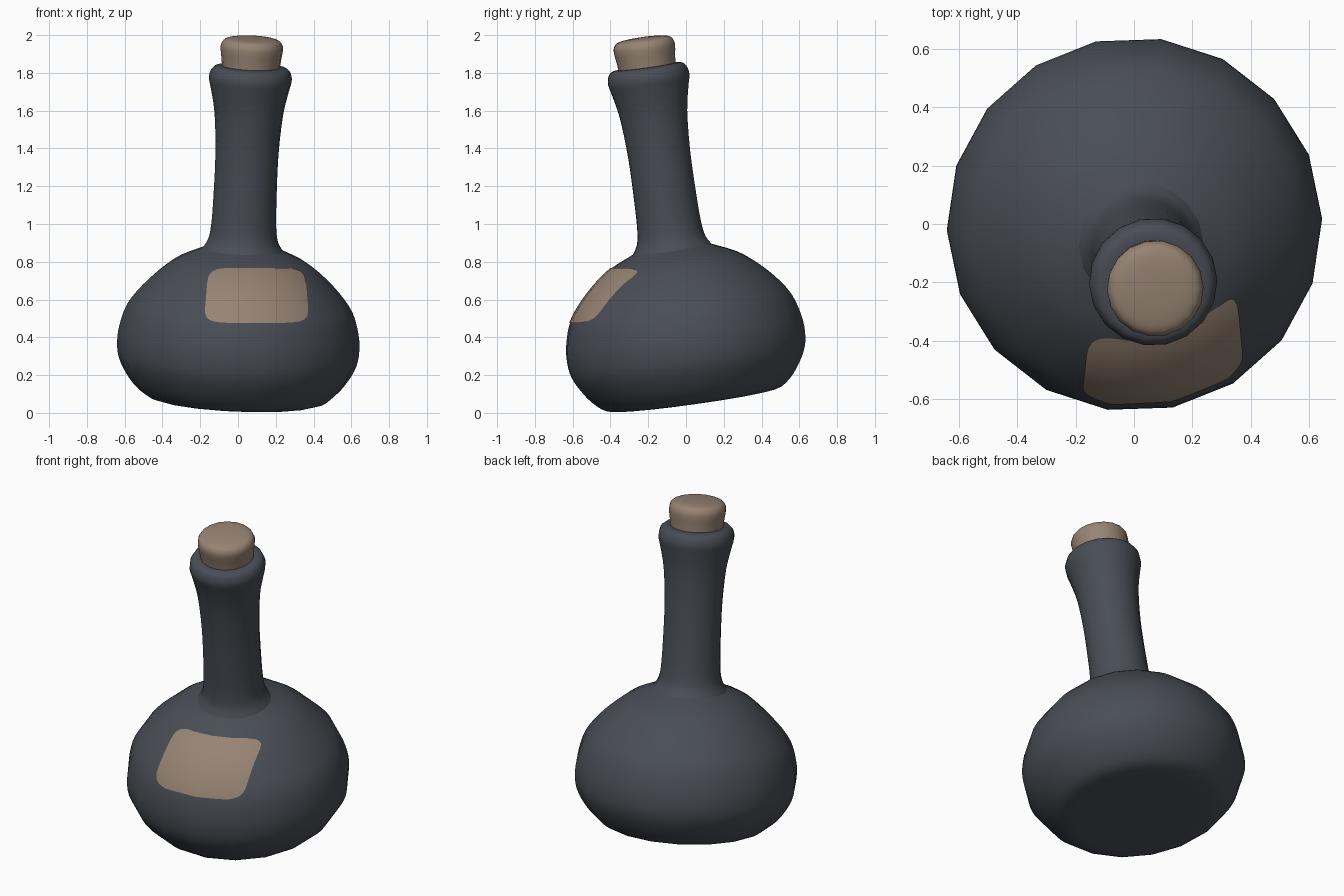
import bpy, bmesh, math
from mathutils import Vector, Matrix
from mathutils.bvhtree import BVHTree

if "Cube" in bpy.data.objects:
    bpy.data.objects.remove(bpy.data.objects["Cube"])

SIDES = 18
axis = Vector((0.045, -0.138, 0.99)).normalized()
TILT = Matrix.Translation((-0.012, 0.04, 0.063)) @ \
    Vector((0, 0, 1)).rotation_difference(axis).to_matrix().to_4x4()


def material(name, rgb):
    m = bpy.data.materials.new(name)
    m.diffuse_color = (*rgb, 1)
    m.use_nodes = True
    m.node_tree.nodes["Principled BSDF"].inputs["Base Color"].default_value = m.diffuse_color
    return m


glass = material("dark slate glass", (0.066, 0.075, 0.091))
tan = material("tan cork", (0.31, 0.232, 0.172))


def finish(bm, name, mat):
    for f in bm.faces:
        f.smooth = True
    me = bpy.data.meshes.new(name)
    bm.to_mesh(me)
    me.materials.append(mat)
    ob = bpy.data.objects.new(name, me)
    bpy.context.collection.objects.link(ob)
    return ob


def soften(points, steps=3):
    """Catmull-Rom curve through the profile points."""
    pts = [Vector(p) for p in points]
    pts = [2 * pts[0] - pts[1]] + pts + [2 * pts[-1] - pts[-2]]
    out = []
    for a, b, c, d in zip(pts, pts[1:], pts[2:], pts[3:]):
        for s in range(steps):
            u = s / steps
            out.append(0.5 * (2 * b + (c - a) * u + (2 * a - 5 * b + 4 * c - d) * u * u
                              + (3 * b - a - 3 * c + d) * u ** 3))
    return out + [pts[-2]]


def lathe(name, profile, mat):
    """Turn (radius, height) points round the leaning bottle axis."""
    bm = bmesh.new()
    rings = []
    for r, t in soften(profile):
        if r < 1e-5:
            rings.append([bm.verts.new((0, 0, t))] * SIDES)
            continue
        ring = []
        for i in range(SIDES):
            a = math.radians(1.8) + 2 * math.pi * i / SIDES
            ring.append(bm.verts.new((r * math.cos(a), r * math.sin(a), t)))
        rings.append(ring)
    for lo, hi in zip(rings, rings[1:]):
        for i in range(SIDES):
            j = (i + 1) % SIDES
            quad = list(dict.fromkeys((lo[i], lo[j], hi[j], hi[i])))
            bm.faces.new(quad)
    bmesh.ops.transform(bm, matrix=TILT, verts=bm.verts)
    finish(bm, name, mat)
    tree = BVHTree.FromBMesh(bm)
    bm.free()
    return tree


# Round squat body
body_tree = lathe("bottle_body", [
    (0, 0), (0.25, 0), (0.44, 0.004), (0.525, 0.05), (0.59, 0.13),
    (0.63, 0.21), (0.642, 0.29), (0.634, 0.38), (0.597, 0.497),
    (0.519, 0.602), (0.425, 0.692), (0.337, 0.755), (0.21, 0.812)], glass)

# Neck with flared foot and thick lip
lathe("bottle_neck", [
    (0.213, 0.811), (0.185, 0.86), (0.172, 0.94), (0.167, 1.1), (0.167, 1.32),
    (0.181, 1.53), (0.206, 1.66), (0.219, 1.715), (0.216, 1.75),
    (0.202, 1.777), (0.175, 1.789), (0.13, 1.79)], glass)

# Cork stopper
lathe("cork", [
    (0.15, 1.75), (0.157, 1.82), (0.165, 1.88), (0.161, 1.91),
    (0.142, 1.932), (0.09, 1.943), (0, 1.947)], tan)

# Label: rounded rectangle wrapped on the front of the body
NX, NZ, P = 40, 24, 6
to_local, spin = TILT.inverted(), TILT.to_3x3()
bm = bmesh.new()
grid, normals = [], []
for k in range(NZ + 1):
    row = []
    for i in range(NX + 1):
        u, v = 2 * i / NX - 1, 2 * k / NZ - 1
        m = max(abs(u), abs(v))
        n = (abs(u) ** P + abs(v) ** P) ** (1 / P)
        s = m / n if n else 1
        u, v = u * s, v * s
        x = 0.098 + 0.266 * u - 0.012 * u * v
        z = 0.620 + 0.145 * v
        hit = body_tree.ray_cast(Vector((x, -2, z)), Vector((0, 1, 0)))[0]
        p = to_local @ hit
        nor = (spin @ Vector((p.x / 0.41, p.y / 0.41, (p.z - 0.27) / 0.29))).normalized()
        row.append(bm.verts.new(hit + nor * 0.004))
        normals.append(nor)
    grid.append(row)
for k in range(NZ):
    for i in range(NX):
        bm.faces.new((grid[k][i], grid[k][i + 1], grid[k + 1][i + 1], grid[k + 1][i]))
label = finish(bm, "label", tan)
label.data.normals_split_custom_set_from_vertices(normals)
bm.free()
